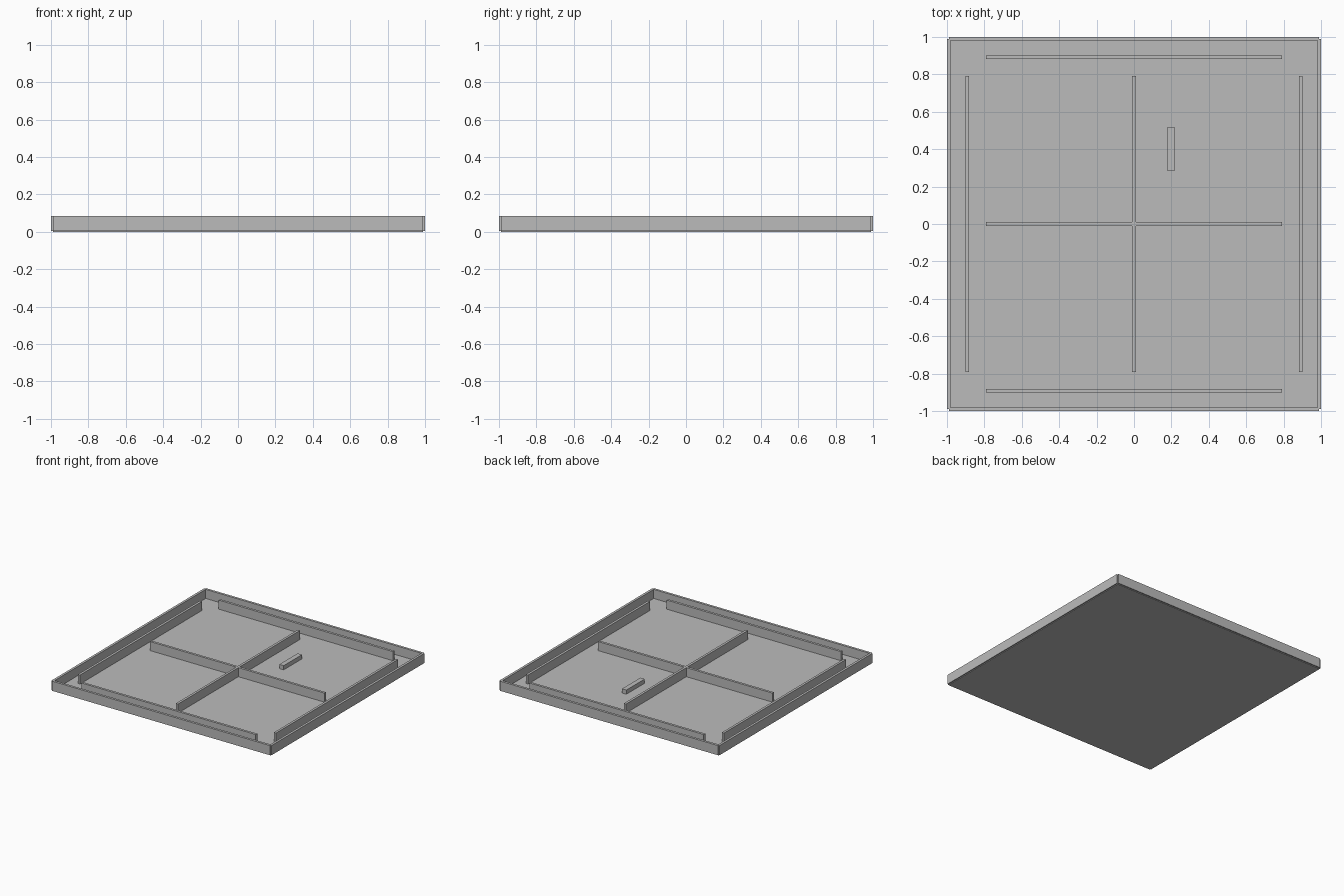
import bpy
from math import pi

cube = bpy.data.objects.get("Cube")
if cube:
    bpy.data.objects.remove(cube, do_unlink=True)

# One flat grey for the whole model
grey = bpy.data.materials.new("grey")
grey.use_nodes = True
colour = (0.5, 0.5, 0.5, 1)
grey.diffuse_color = colour
grey.node_tree.nodes["Principled BSDF"].inputs["Base Color"].default_value = colour

U = 2 / 20.2          # one design unit
FLOOR_TOP = 0.1 * U
WALL_BASE, WALL_TOP = 0.05 * U, 0.85 * U


def box(name, x, y, size_x, size_y, z0, z1):
    """Box centred on x, y in design units, between heights z0 and z1."""
    bpy.ops.mesh.primitive_cube_add(size=1, location=(x * U, y * U, (z0 + z1) / 2))
    ob = bpy.context.object
    ob.name = name
    ob.scale = (size_x * U, size_y * U, z1 - z0)
    bpy.ops.object.transform_apply(location=False, rotation=False, scale=True)
    ob.data.materials.append(grey)
    return ob


# Floor slab
box("floor", 0, 0, 20, 20, 0, FLOOR_TOP)

# Outer walls on the slab edge, and shorter inner walls set in from it
for name, offset, length in (("outer_wall", 10, 20), ("inner_wall", 9, 16)):
    for side, label in ((-1, "right"), (1, "left")):
        box(f"{name}_{label}", side * offset, 0, 0.2, length, WALL_BASE, WALL_TOP)
    for side, label in ((-1, "front"), (1, "back")):
        box(f"{name}_{label}", 0, side * offset, length, 0.2, WALL_BASE, WALL_TOP)

# Crossing dividers: one long, the other in two halves meeting it
box("divider_long", 0, 0, 0.2, 16, WALL_BASE, WALL_TOP)
for side, label in ((-1, "right"), (1, "left")):
    box(f"divider_{label}", side * 4.05, 0, 7.9, 0.2, WALL_BASE, WALL_TOP)

# Small loose block on the floor
box("block", 2, 4.05, 0.4, 2.4, FLOOR_TOP / 2, 0.45 * U)
